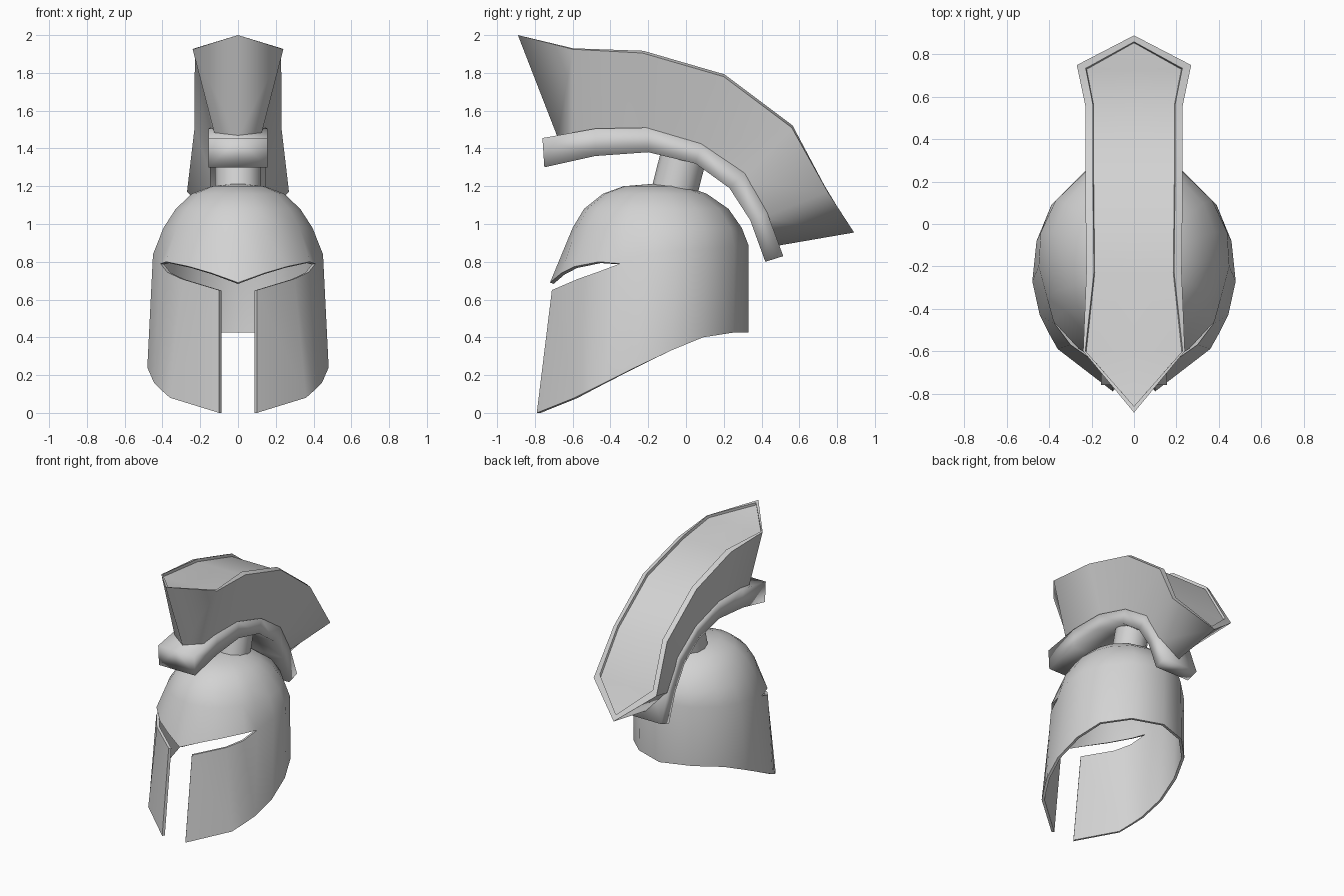
import bpy, bmesh, math
from mathutils import Vector

if "Cube" in bpy.data.objects:
    bpy.data.objects.remove(bpy.data.objects["Cube"])

grey = bpy.data.materials.new("light grey metal")
grey.diffuse_color = (0.65, 0.65, 0.65, 1)
grey.use_nodes = True
grey.node_tree.nodes["Principled BSDF"].inputs["Base Color"].default_value = grey.diffuse_color


def smooth(ob, angle):
    bpy.ops.object.select_all(action='DESELECT')
    bpy.context.view_layer.objects.active = ob
    ob.select_set(True)
    bpy.ops.object.shade_smooth_by_angle(angle=math.radians(angle))


def mirrored(name, grids, centre, thickness=0, angle=40, fans=()):
    """Skin grids and triangles of points (right half), mirror across x, optionally thicken inward."""
    bm = bmesh.new()
    for grid in grids:
        rows = [[bm.verts.new(p) for p in row] for row in grid]
        for a, b in zip(rows, rows[1:]):
            for i in range(len(a) - 1):
                bm.faces.new((a[i], a[i + 1], b[i + 1], b[i]))
    for tri in fans:
        bm.faces.new([bm.verts.new(p) for p in tri])
    bmesh.ops.remove_doubles(bm, verts=bm.verts, dist=0.0005)
    bmesh.ops.recalc_face_normals(bm, faces=bm.faces)
    bm.normal_update()
    if sum(f.normal.dot(f.calc_center_median() - Vector(centre)) * f.calc_area() for f in bm.faces) < 0:
        bmesh.ops.reverse_faces(bm, faces=bm.faces)
    me = bpy.data.meshes.new(name)
    bm.to_mesh(me)
    bm.free()
    me.materials.append(grey)
    ob = bpy.data.objects.new(name, me)
    bpy.context.collection.objects.link(ob)
    bpy.context.view_layer.objects.active = ob
    m = ob.modifiers.new("mirror", 'MIRROR')
    m.use_clip = True
    bpy.ops.object.modifier_apply(modifier="mirror")
    if thickness:
        s = ob.modifiers.new("thickness", 'SOLIDIFY')
        s.thickness, s.offset = thickness, -1
        bpy.ops.object.modifier_apply(modifier="thickness")
    smooth(ob, angle)
    return ob


# Helmet shell: columns run from the back centre round to the front
bottom = [(0, .33, .425), (.23, .25, .425), (.39, .09, .40), (.46, -.08, .33), (.48, -.27, .24),
          (.445, -.43, .16), (.405, -.51, .12), (.36, -.59, .08), (.10, -.79, 0)]
side = [(0, .33, .89), (.22, .255, .88), (.37, .11, .87), (.44, -.04, .86), (.45, -.2, .84)]
slit_low = side + [(.41, -.35, .79), (.375, -.47, .745), (.30, -.57, .71), (.10, -.71, .65)]
slit_top = side + [(.41, -.35, .79), (.38, -.46, .80), (.26, -.59, .775), (.14, -.66, .74), (0, -.72, .69)]

# Dome rings: height, half width, front y, back y
rings = [(.98, .395, -.60, .295), (1.08, .33, -.54, .225), (1.16, .245, -.44, .11), (1.20, .14, -.33, 0)]
angles = [math.atan2(x / .45, (y + .17) / .5) for x, y, z in slit_top]
angles[-1] = math.pi
dome = [slit_top]
for z, rx, front, back in rings:
    cy, ry = (front + back) / 2, (back - front) / 2
    dome.append([(rx * math.sin(a) if 0 < a < 3.14 else 0, cy + ry * math.cos(a), z) for a in angles])
apex = (0, -.15, 1.215)
crown = [(a, b, apex) for a, b in zip(dome[-1], dome[-1][1:])]
mirrored("helmet_shell", [[bottom, slit_low], dome], (0, -.17, .6), .02, 45, crown)

# Post joining the crown to the crest holder, leaning back
bpy.ops.mesh.primitive_cylinder_add(vertices=12, radius=.122, depth=.26, location=(0, -.04, 1.255),
                                    rotation=(-.25, 0, 0))
post = bpy.context.object
post.name = "crest_post"
post.data.materials.append(grey)
smooth(post, 40)

# Curved crest holder: upper and lower edges of a bent, softly shaded bar (y, z)
upper = [(-.76, 1.455), (-.48, 1.505), (-.21, 1.51), (.08, 1.425), (.31, 1.27), (.43, 1.06), (.515, .83)]
lower = [(-.75, 1.30), (-.48, 1.36), (-.20, 1.38), (.05, 1.32), (.23, 1.19), (.34, 1.02), (.42, .80)]
bar = []
for i, (u, l) in enumerate(zip(upper, lower)):
    w = .155 if i < 2 else .148
    bar.append([(0, *u), (w, *u), (w, *l), (0, *l)])
ends = [[[r[0], r[1]], [r[3], r[2]]] for r in (bar[0], bar[-1])]
mirrored("crest_holder", [bar] + ends, (0, -.05, 1.2), 0, 180)

# Crest plume: flared walls, a narrow rim that thins at the corners, and a slightly sunken top
rim = [(0, -.89, 2.0), (.24, -.60, 1.925), (.225, -.23, 1.905), (.23, .20, 1.78),
       (.23, .56, 1.51), (.27, .75, 1.17), (0, .89, .955)]
root = [(0, -.68, 1.46), (.12, -.60, 1.46), (.13, -.20, 1.46), (.13, .07, 1.38),
        (.13, .28, 1.22), (.13, .40, 1.03), (0, .485, .885)]
inner = [(0, -.86, 1.99), (.23, -.598, 1.93)]
inner += [(x - .036, y + .004, z + .012) for x, y, z in rim[2:5]]
inner += [(.228, .735, 1.20), (0, .86, .995)]
sunk = [(x * .98, y - .005, z - .02) for x, y, z in inner]
middle = [(0, y, z) for x, y, z in sunk]
tips = [(sunk[0], sunk[1], middle[1]), (sunk[-1], sunk[-2], middle[-2])]
plume = mirrored("crest_plume", [[root, rim, inner, sunk], [sunk[1:-1], middle[1:-1]]],
                 (0, 0, 1.4), 0, 58, tips)
# the pointed front and back of the walls are softly shaded
for e in plume.data.edges:
    a, b = (plume.data.vertices[v].co for v in e.vertices)
    if abs(a.x) + abs(b.x) < .001 and (a - b).length > .3:
        e.use_edge_sharp = False
